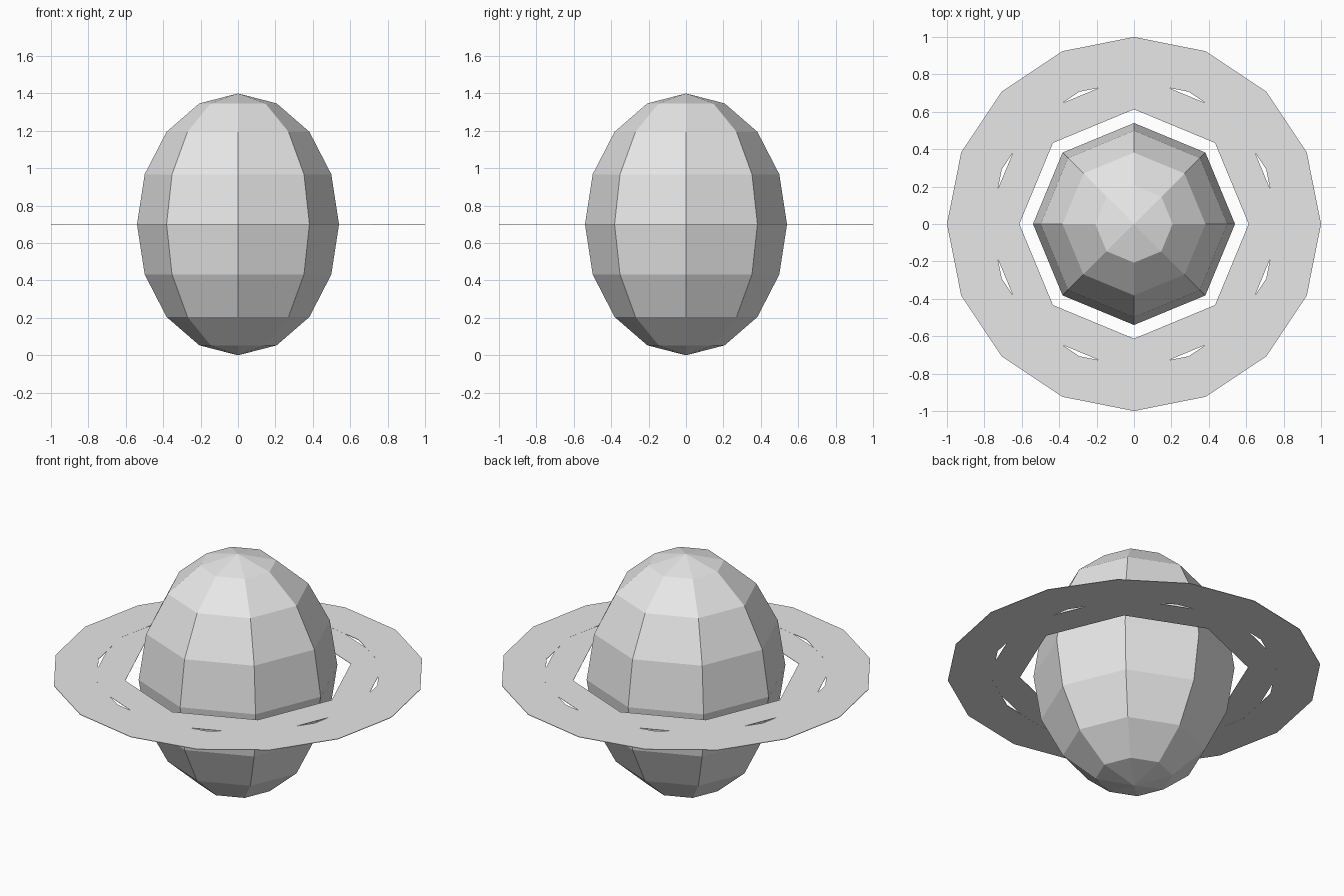
import bpy
import bmesh
from math import cos, sin, tau
from mathutils import Matrix

cube = bpy.data.objects.get("Cube")
if cube:
    bpy.data.objects.remove(cube)

CENTRE_Z = 0.7

grey = bpy.data.materials.new("light_grey")
grey.use_nodes = True
colour = (0.8, 0.8, 0.8, 1)
grey.diffuse_color = colour
grey.node_tree.nodes["Principled BSDF"].inputs["Base Color"].default_value = colour


def finish(name, bm):
    bmesh.ops.recalc_face_normals(bm, faces=bm.faces)
    mesh = bpy.data.meshes.new(name)
    bm.to_mesh(mesh)
    bm.free()
    mesh.materials.append(grey)
    obj = bpy.data.objects.new(name, mesh)
    obj.location.z = CENTRE_Z
    bpy.context.collection.objects.link(obj)
    return obj


def flat_ring(name, sides, inner, outer, thickness):
    """Thin faceted annulus, closed on both sides."""
    bm = bmesh.new()
    section = [(r, z) for r, z in ((inner, -1), (outer, -1), (outer, 1), (inner, 1))]
    loops = []
    for i in range(sides):
        a = tau * i / sides
        loops.append([bm.verts.new((r * cos(a), r * sin(a), z * thickness / 2))
                      for r, z in section])
    for i, here in enumerate(loops):
        after = loops[(i + 1) % sides]
        for k in range(4):
            n = (k + 1) % 4
            bm.faces.new((here[k], after[k], after[n], here[n]))
    return finish(name, bm)


# Tall faceted globe
bm = bmesh.new()
bmesh.ops.create_uvsphere(bm, u_segments=8, v_segments=8, radius=1,
                          matrix=Matrix.Diagonal((0.54, 0.54, 0.7, 1)))
finish("planet_body", bm)

# Overlapping rings, whose differing outlines leave narrow slits
flat_ring("inner_ring", 8, 0.613, 0.805, 0.002)
flat_ring("outer_ring", 16, 0.765, 1.0, 0.003)
